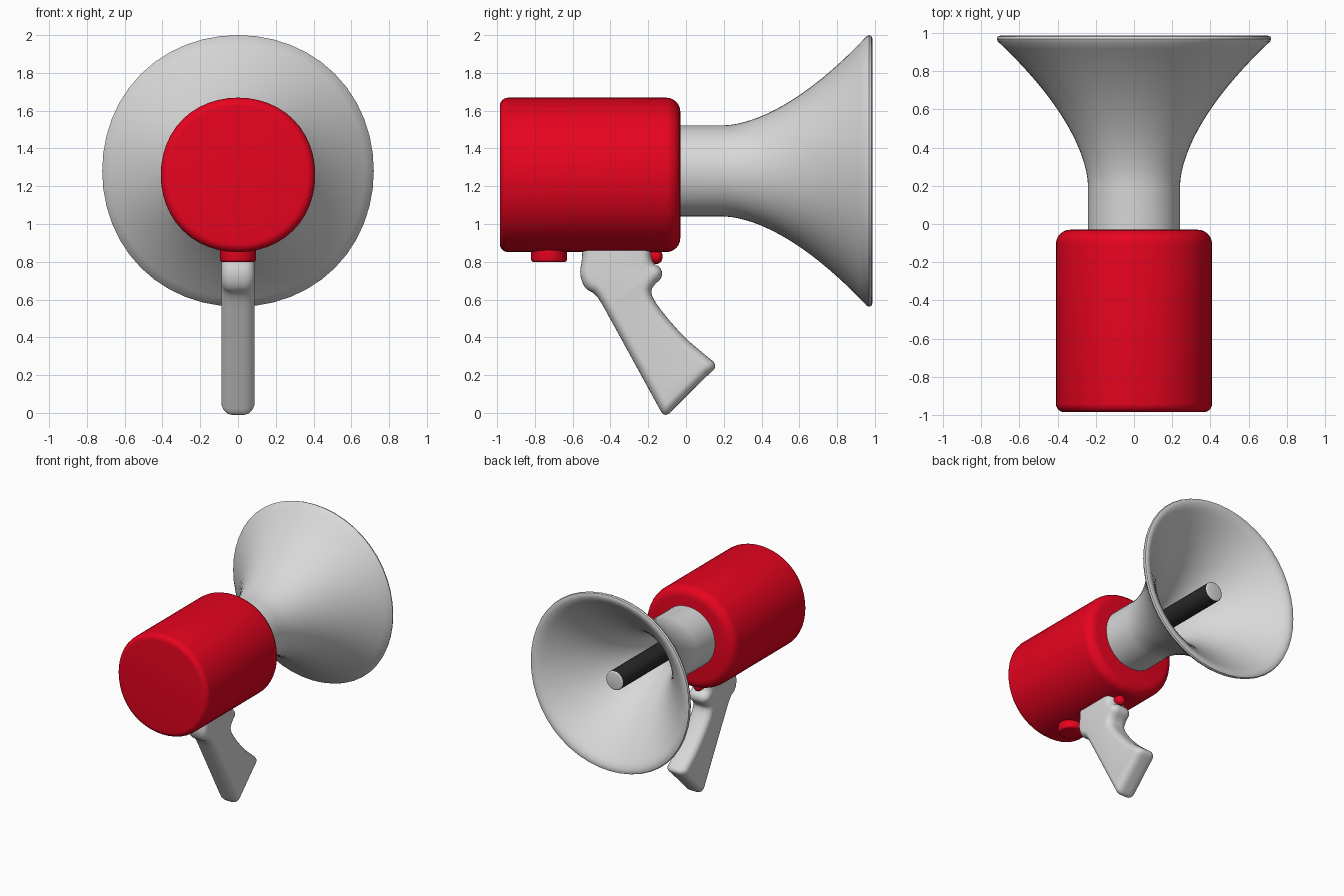
import bpy, bmesh, math
from mathutils import Matrix, Vector

cube = bpy.data.objects.get("Cube")
if cube:
    bpy.data.objects.remove(cube, do_unlink=True)


def material(name, rgb):
    m = bpy.data.materials.new(name)
    m.use_nodes = True
    m.diffuse_color = (*rgb, 1)
    bsdf = next(n for n in m.node_tree.nodes if n.type == 'BSDF_PRINCIPLED')
    bsdf.inputs["Base Color"].default_value = (*rgb, 1)
    return m


RED = material("red", (0.8, 0.001, 0.014))
GREY = material("light grey", (0.69, 0.69, 0.69))
BLACK = material("black", (0.02, 0.02, 0.02))


def finish(name, bm, mats, place=Matrix()):
    bmesh.ops.remove_doubles(bm, verts=bm.verts, dist=1e-5)
    bmesh.ops.recalc_face_normals(bm, faces=bm.faces)
    me = bpy.data.meshes.new(name)
    bm.to_mesh(me)
    bm.free()
    me.transform(place)
    for m in mats:
        me.materials.append(m)
    ob = bpy.data.objects.new(name, me)
    bpy.context.collection.objects.link(ob)
    return ob


def smooth(ob, angle=40):
    bpy.ops.object.select_all(action='DESELECT')
    ob.select_set(True)
    bpy.context.view_layer.objects.active = ob
    bpy.ops.object.shade_smooth_by_angle(angle=math.radians(angle))


def lathe(name, profile, mats, place, steps=48, closed=False, bulge=0.0):
    """Spin (radius, y) points around the y axis; bulge swells the diagonals."""
    bm = bmesh.new()
    vs = [bm.verts.new((r, y, 0)) for r, y in profile]
    es = [bm.edges.new(p) for p in zip(vs, vs[1:])]
    if closed:
        es.append(bm.edges.new((vs[-1], vs[0])))
    bmesh.ops.spin(bm, geom=vs + es, axis=(0, 1, 0), cent=(0, 0, 0),
                   angle=math.tau, steps=steps)
    for v in bm.verts:
        k = 1 + bulge * math.sin(2 * math.atan2(v.co.z, v.co.x)) ** 2
        v.co.x *= k
        v.co.z *= k
    ob = finish(name, bm, mats, place)
    smooth(ob)
    return ob


def rounded(r, y0, y1, b0, b1, n=6):
    """Profile of a solid cylinder with rounded ends."""
    pts = [(0, y0)]
    for i in range(n + 1):
        a = math.pi / 2 * i / n
        pts.append((r - b0 + b0 * math.sin(a), y0 + b0 - b0 * math.cos(a)))
    for i in range(n + 1):
        a = math.pi / 2 * i / n
        pts.append((r - b1 + b1 * math.cos(a), y1 - b1 + b1 * math.sin(a)))
    return pts + [(0, y1)]


def at(y, z):
    return Matrix.Translation((0, y, z))


# Main body
lathe("body", rounded(0.409, -0.986, -0.03, 0.045, 0.075), [RED],
      at(0, 1.26), bulge=0.015)

# Flared horn: the wall thickens toward the throat, the lip is rolled
outer, inner = [(0.241, -0.06)], [(0.13, -0.06)]
for i in range(21):
    t = i / 20
    outer.append((0.241 + 0.473 * t ** 1.7, 0.2 + 0.757 * t))
    inner.append((0.13 + 0.49 * t ** 1.75, 0.2 + 0.745 * t))
lip = [(0.719, 0.969), (0.714, 0.982), (0.7, 0.987), (0.674, 0.982),
       (0.645, 0.965)]
lathe("horn", outer + lip + inner[::-1], [GREY], at(0, 1.281),
      closed=True, bulge=0.01)

# Inner rod with a pale end cap
rod = lathe("inner_rod", rounded(0.077, -0.06, 0.925, 0.005, 0.012, 3),
            [BLACK, GREY], at(0, 1.281), 24)
for p in rod.data.polygons:
    p.material_index = 1 if p.normal.y > 0.4 else 0

# Button under the body, standing on a vertical axis
upright = Matrix.Rotation(math.pi / 2, 4, 'X')
lathe("bottom_button", rounded(0.095, 0, 0.12, 0.015, 0.01, 3), [RED],
      at(-0.725, 0.798) @ upright, 32)

# Trigger nub in front of the grip
lathe("trigger", rounded(0.04, -0.1, 0.06, 0.01, 0.032, 5), [RED],
      at(-0.185, 0.828), 20)

# Pistol grip: side profile, walked counterclockwise
grip = [(-0.55, 0.94), (-0.548, 0.82), (-0.565, 0.735), (-0.535, 0.655),
        (-0.475, 0.63), (-0.405, 0.505), (-0.158, 0.054), (-0.113, -0.028),
        (-0.05, 0.037), (0.102, 0.188), (0.172, 0.25), (0.1, 0.308),
        (-0.01, 0.40), (-0.14, 0.55), (-0.19, 0.635), (-0.172, 0.675),
        (-0.125, 0.715), (-0.13, 0.77), (-0.185, 0.795), (-0.19, 0.94)]
pts = [Vector(p) for p in grip]


def inset(points, d):
    """Move every edge of the outline inward by d."""
    out = []
    for i, p in enumerate(points):
        a = (p - points[i - 1]).normalized()
        b = (points[(i + 1) % len(points)] - p).normalized()
        n = Vector((-a.y - b.y, a.x + b.x)) / (1 + a.dot(b))
        out.append(p + n * d)
    return out


def soften(points):
    """Cut the corners of the outline twice."""
    for _ in range(2):
        cut = []
        for a, b in zip(points, points[1:] + points[:1]):
            cut += [a.lerp(b, 0.25), a.lerp(b, 0.75)]
        points = cut
    return points


# Rings across the width, pulled in toward the sides to round the edges
bm = bmesh.new()
half, wide, deep = 0.088, 0.06, 0.048
angles = [math.pi / 2 * i / 6 for i in range(7)]
sections = [(-half + wide - wide * math.cos(a), deep * (1 - math.sin(a)))
            for a in angles]
sections += [(-x, d) for x, d in reversed(sections)]
rings = [[bm.verts.new((x, q.x, q.y)) for q in soften(inset(pts, d))]
         for x, d in sections]
for r0, r1 in zip(rings, rings[1:]):
    for i in range(len(r0)):
        bm.faces.new((r0[i - 1], r0[i], r1[i], r1[i - 1]))
bm.faces.new(rings[0])
bm.faces.new(rings[-1])
smooth(finish("grip", bm, [GREY]), 50)
